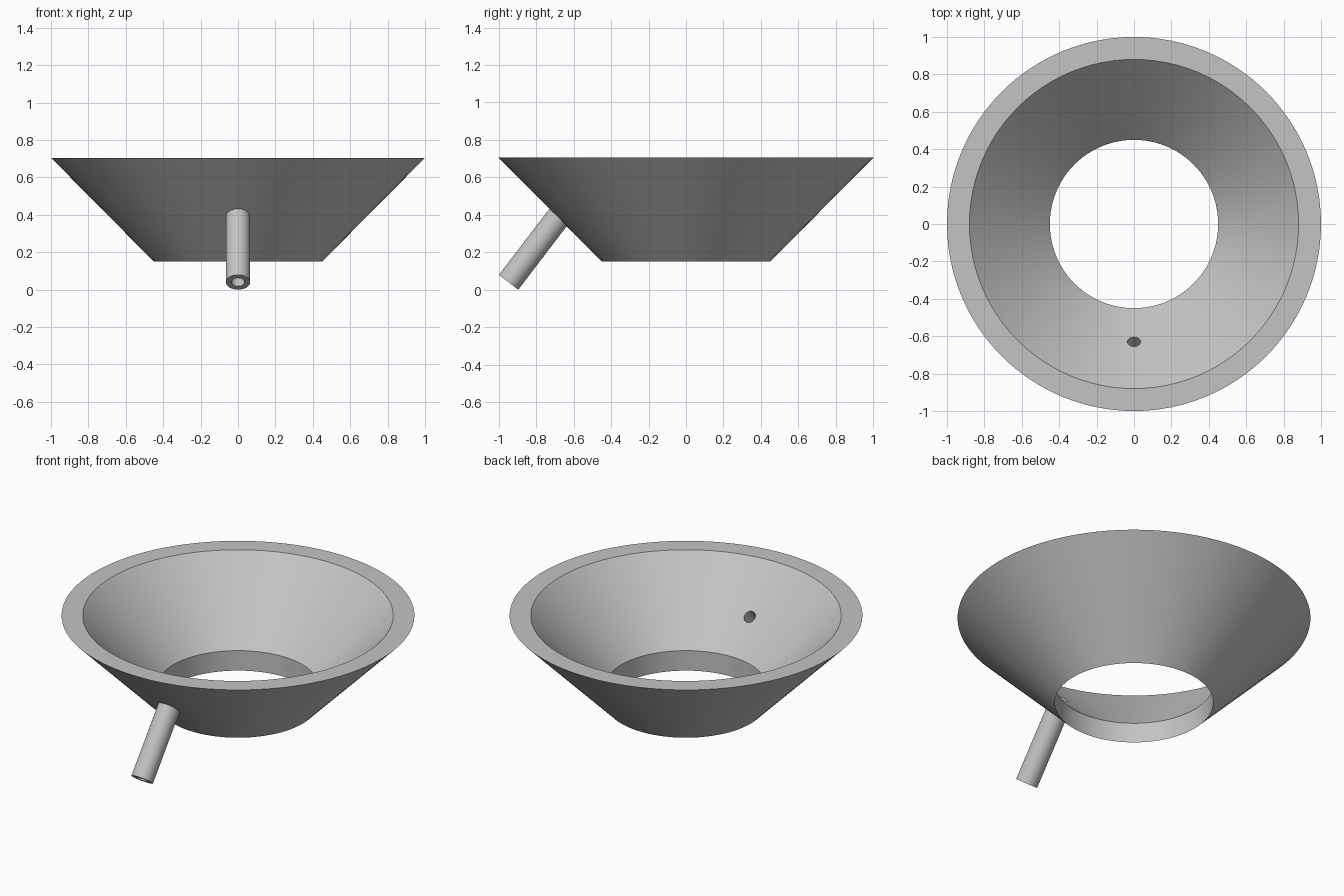
import bpy
import bmesh
import math
from mathutils import Vector

cube = bpy.data.objects.get("Cube")
if cube:
    bpy.data.objects.remove(cube, do_unlink=True)

GREY = (0.55, 0.55, 0.55, 1)
grey = bpy.data.materials.new("plain grey")
grey.use_nodes = True
grey.diffuse_color = GREY
grey.node_tree.nodes["Principled BSDF"].inputs["Base Color"].default_value = GREY


def ring_solid(name, profile, sides):
    """Revolve a closed (radius, height) profile about z."""
    bm = bmesh.new()
    rings = []
    for i in range(sides):
        a = 2 * math.pi * i / sides
        rings.append([bm.verts.new((r * math.sin(a), -r * math.cos(a), z)) for r, z in profile])
    n = len(profile)
    for i in range(sides):
        a, b = rings[i], rings[(i + 1) % sides]
        for j in range(n):
            k = (j + 1) % n
            bm.faces.new((a[j], b[j], b[k], a[k]))
    bmesh.ops.recalc_face_normals(bm, faces=bm.faces)
    mesh = bpy.data.meshes.new(name)
    bm.to_mesh(mesh)
    bm.free()
    mesh.materials.append(grey)
    obj = bpy.data.objects.new(name, mesh)
    bpy.context.collection.objects.link(obj)
    return obj


def select(obj):
    bpy.ops.object.select_all(action='DESELECT')
    obj.select_set(True)
    bpy.context.view_layer.objects.active = obj


# Slanted spout axis, from its open lower end up into the wall
spout_end = Vector((0, -0.947, 0.04))
spout_dir = Vector((0, 0.607, 0.795)).normalized()
spout_turn = spout_dir.to_track_quat('Z', 'Y')
OUTER, BORE = 0.065, 0.035

# Conical bowl with flat rim and a short upright throat
bowl = ring_solid("bowl", [(0.45, 0.15), (1.0, 0.705), (0.88, 0.705), (0.45, 0.275)], 96)

# Hollow spout
spout = ring_solid("spout", [(OUTER, 0), (OUTER, 0.475), (BORE, 0.475), (BORE, 0)], 48)
spout.rotation_mode = 'QUATERNION'
spout.rotation_quaternion = spout_turn
spout.location = spout_end

# Drain hole through the bowl wall
bpy.ops.mesh.primitive_cylinder_add(vertices=48, radius=BORE, depth=0.3,
                                    location=spout_end + spout_dir * 0.48,
                                    rotation=spout_turn.to_euler())
cutter = bpy.context.object
cutter.name = "drain_cutter"
cutter.hide_render = True
cutter.data.materials.append(grey)
cut = bowl.modifiers.new("drain_hole", 'BOOLEAN')
cut.operation = 'DIFFERENCE'
cut.solver = 'EXACT'
cut.object = cutter
select(bowl)
bpy.ops.object.modifier_apply(modifier=cut.name)
bpy.data.objects.remove(cutter, do_unlink=True)

# Smooth walls, crisp rims
for part in (bowl, spout):
    select(part)
    bpy.ops.object.shade_smooth_by_angle(angle=math.radians(30))
